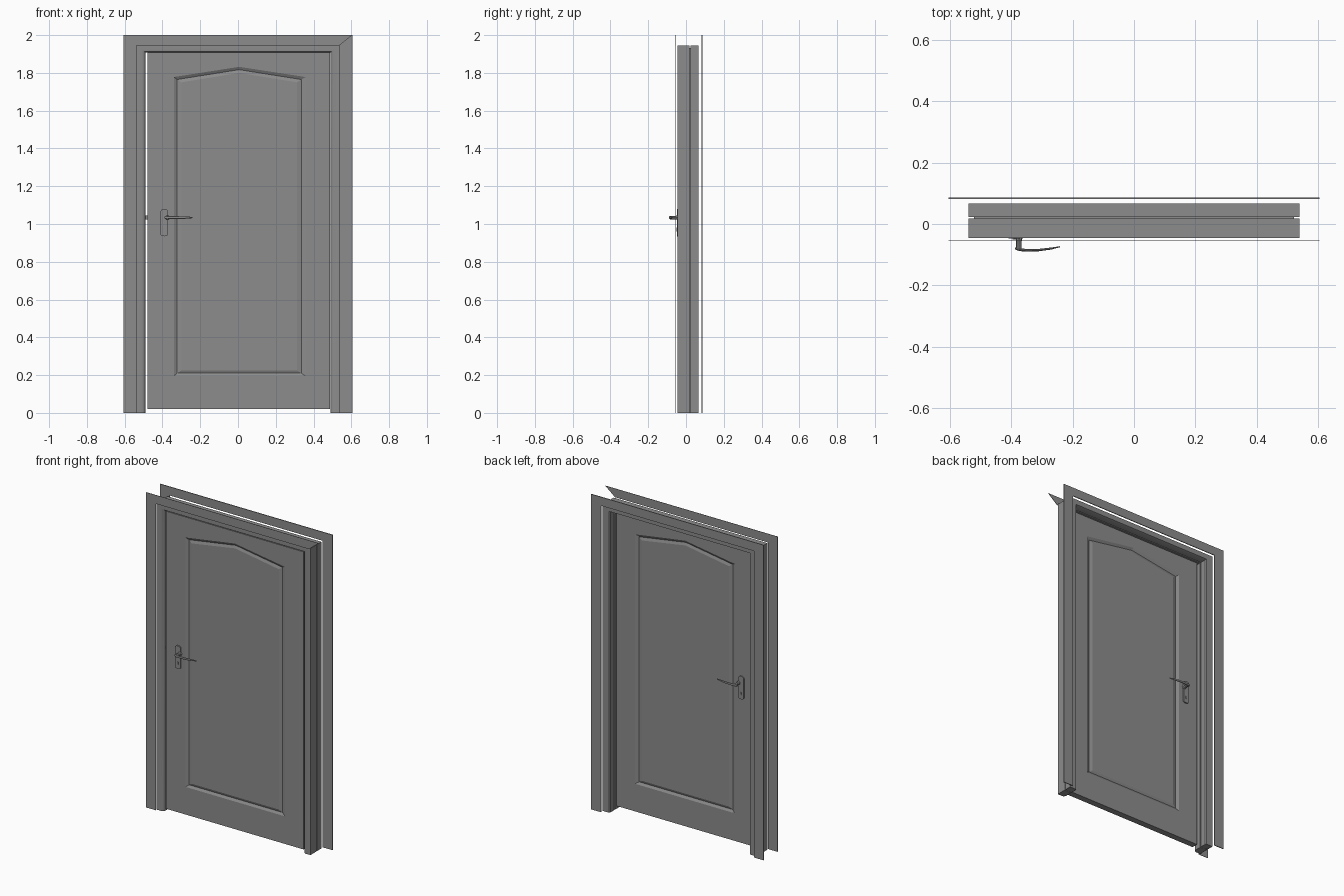
import bpy, bmesh, math

if "Cube" in bpy.data.objects:
    bpy.data.objects.remove(bpy.data.objects["Cube"])

grey = bpy.data.materials.new("door_grey")
grey.diffuse_color = (0.265, 0.265, 0.265, 1)
grey.use_nodes = True
grey.node_tree.nodes["Principled BSDF"].inputs["Base Color"].default_value = grey.diffuse_color


def finish(name, bm, smooth=False):
    bmesh.ops.recalc_face_normals(bm, faces=bm.faces)
    me = bpy.data.meshes.new(name)
    bm.to_mesh(me)
    bm.free()
    ob = bpy.data.objects.new(name, me)
    bpy.context.collection.objects.link(ob)
    me.materials.append(grey)
    if smooth:
        bpy.ops.object.select_all(action='DESELECT')
        ob.select_set(True)
        bpy.context.view_layer.objects.active = ob
        bpy.ops.object.shade_smooth_by_angle(angle=math.radians(35))
    return ob


def bridge(bm, a, b):
    n = len(a)
    for i in range(n):
        bm.faces.new((a[i], a[(i + 1) % n], b[(i + 1) % n], b[i]))


def prism(name, outline, y0, y1):
    """Extrude an x/z outline between two y values."""
    bm = bmesh.new()
    a = [bm.verts.new((x, y0, z)) for x, z in outline]
    b = [bm.verts.new((x, y1, z)) for x, z in outline]
    bm.faces.new(a)
    bm.faces.new(b)
    bridge(bm, a, b)
    return finish(name, bm)


def sweep(name, rings):
    """Skin a list of closed rings and cap both ends."""
    bm = bmesh.new()
    rs = [[bm.verts.new(p) for p in r] for r in rings]
    for a, b in zip(rs, rs[1:]):
        bridge(bm, a, b)
    bm.faces.new(rs[0])
    bm.faces.new(rs[-1])
    return finish(name, bm, True)


# Door leaf: nested five-point loops give the arched moulded panel on both sides
def loop(x0, x1, z0, z1, apex, y):
    return [(x0, y, z0), (x1, y, z0), (x1, y, z1), (0.006, y, apex), (x0, y, z1)]


MID, HALF = -0.02, 0.02
bm = bmesh.new()
edges = []
for side in (-1, 1):
    specs = [(-0.478, 0.488, 0.02, 1.908, 1.908, 0),
             (-0.340, 0.358, 0.195, 1.778, 1.832, 0),
             (-0.322, 0.335, 0.210, 1.765, 1.817, 0.009),
             (-0.300, 0.312, 0.225, 1.750, 1.800, 0.003)]
    rings = [[bm.verts.new(p) for p in loop(*s[:5], MID + side * (HALF - s[5]))] for s in specs]
    for a, b in zip(rings, rings[1:]):
        bridge(bm, a, b)
    bm.faces.new(rings[-1])
    edges.append(rings[0])
bridge(bm, *edges)
finish("door_leaf", bm)

# Jamb: rounded front edge, seal groove inside and out, swept round the opening
profile = [(0, -0.045), (0.032, -0.046), (0.042, -0.043), (0.048, -0.036),
           (0.05, -0.026), (0.05, 0.014), (0.035, 0.014), (0.035, 0.02),
           (0.05, 0.02), (0.05, 0.058), (0.044, 0.066), (0, 0.066),
           (0, 0.023), (0.018, 0.023), (0.018, 0.018), (0, 0.018)]
W, TOP = 0.54, 1.945
sweep("jamb", [[(s * (W - t), y, TOP - 0.75 * t if up else 0) for t, y in profile]
               for s, up in ((-1, 0), (-1, 1), (1, 1), (1, 0))])

# Architrave boards with mitred corners
OUT, INN = 0.605, 0.537


def leg(s):
    return [(s * OUT, 0), (s * INN, 0), (s * INN, TOP), (s * OUT, 2.0)]


head = [(-OUT, 2.0), (-INN, TOP), (INN, TOP), (OUT, 2.0)]
prism("front_trim_left", leg(-1), -0.056, -0.054)
prism("front_trim_head", head, -0.056, -0.054)
for label, s in (("left", -1), ("right", 1)):
    prism("back_trim_" + label, leg(s), 0.082, 0.087)
prism("back_trim_head", head, 0.082, 0.087)


# Handles on both faces
def handle(label, face, d):
    cx, hw, zb, zt = -0.39, 0.019, 0.935, 1.08
    arc = [math.pi * i / 8 for i in range(9)]
    outline = [(cx + hw * math.cos(a), zt - 0.012 + 0.012 * math.sin(a)) for a in arc]
    outline += [(cx - hw * math.cos(a), zb + 0.008 - 0.008 * math.sin(a)) for a in arc]
    prism(label + "_handle_plate", outline, face, face + d * 0.008)
    # key cylinder
    prism(label + "_key_cylinder",
          [(cx + 0.006 * math.cos(a * 2), 0.97 + 0.011 * math.sin(a * 2)) for a in arc[:-1]],
          face, face + d * 0.011)
    # spindle neck
    neck = [[(-0.375 + r * math.cos(a * 2), face + d * o, 1.034 + r * math.sin(a * 2))
             for a in arc[:-1]] for o, r in ((0.004, 0.013), (0.014, 0.009), (0.045, 0.009))]
    sweep(label + "_handle_neck", neck)
    # curved lever: x, outward offset, half thickness
    path = [(-0.388, 0.039, 0.006), (-0.375, 0.043, 0.009), (-0.35, 0.046, 0.008),
            (-0.31, 0.045, 0.007), (-0.27, 0.040, 0.006), (-0.241, 0.034, 0.003)]
    sweep(label + "_lever",
          [[(x, face + d * (o + 0.55 * r * math.cos(a * 2)), 1.034 + r * math.sin(a * 2))
            for a in arc[:-1]] for x, o, r in path])


handle("front", -0.04, -1)
handle("back", 0.0, 1)

# Latch bolt bridging the gap beside the leaf
prism("latch_bolt", [(-0.489, 1.025), (-0.47, 1.025), (-0.47, 1.045), (-0.489, 1.045)],
      -0.027, -0.013)
